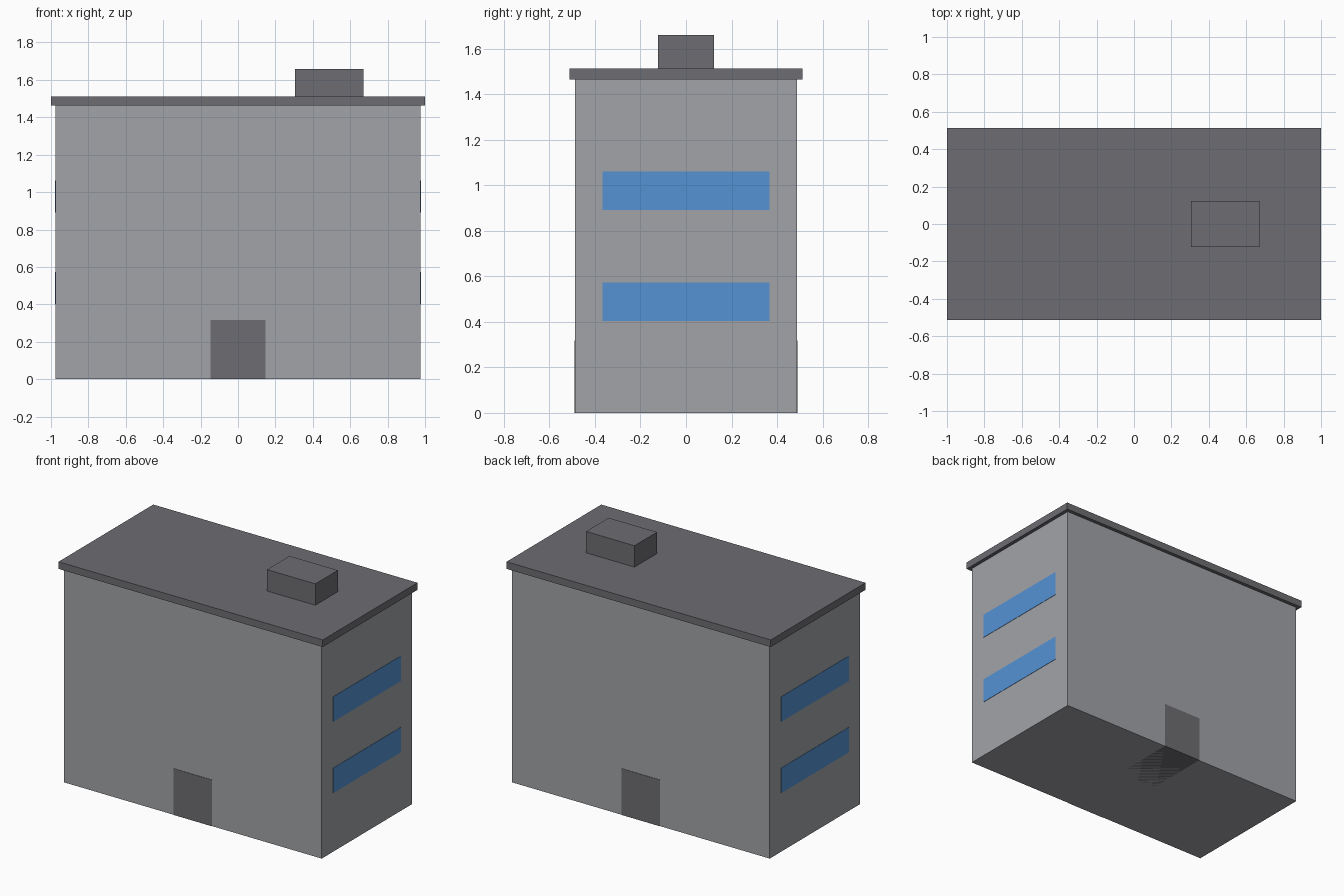
import bpy
import bmesh

if "Cube" in bpy.data.objects:
    bpy.data.objects.remove(bpy.data.objects["Cube"])

U = 1 / 2.05  # one storey in model units


def material(name, rgb):
    mat = bpy.data.materials.new(name)
    mat.diffuse_color = (*rgb, 1)
    mat.use_nodes = True
    mat.node_tree.nodes["Principled BSDF"].inputs["Base Color"].default_value = mat.diffuse_color
    return mat


dark = material("dark_grey", (0.155, 0.155, 0.17))
light = material("light_grey", (0.36, 0.37, 0.39))
blue = material("window_blue", (0.09, 0.29, 0.66))


def box(name, size, base, mat):
    """Box of the given size (in storeys) standing on the base point."""
    bm = bmesh.new()
    bmesh.ops.create_cube(bm, size=1)
    for v in bm.verts:
        v.co = [v.co[i] * size[i] * U + base[i] * U for i in range(3)]
        v.co.z += size[2] * U / 2
    mesh = bpy.data.meshes.new(name)
    bm.to_mesh(mesh)
    bm.free()
    mesh.materials.append(mat)
    obj = bpy.data.objects.new(name, mesh)
    bpy.context.collection.objects.link(obj)
    return obj


# Main block, overhanging roof slab and rooftop housing
box("building_body", (4, 2, 3), (0, 0, 0), light)
box("roof_slab", (4.1, 2.1, 0.1), (0, 0, 3), dark)
box("rooftop_unit", (0.75, 0.5, 0.3), (1, 0, 3.1), dark)

# Doors front and back: one bar running through the body
box("doors", (0.6, 2.01, 0.65), (0, 0, 0), dark)

# Window bands on both ends: bars running through the body
for floor in (1, 2):
    box(f"window_band_{floor}", (4.01, 1.5, 0.35), (0, 0, floor - 0.175), blue)
